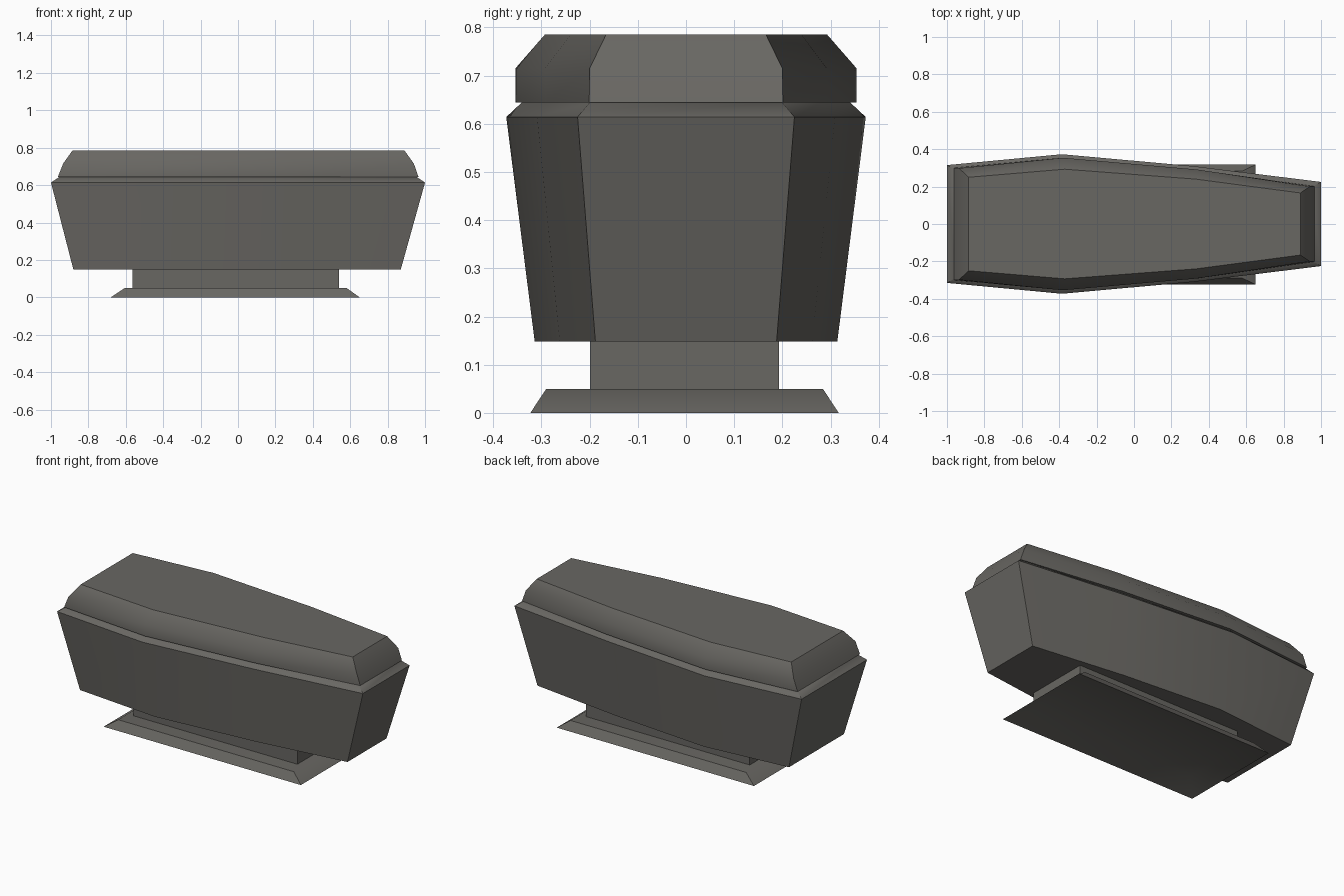
import bpy, math

cube = bpy.data.objects.get("Cube")
if cube:
    bpy.data.objects.remove(cube, do_unlink=True)

# Single stone colour
stone = bpy.data.materials.new("dark warm grey")
stone.use_nodes = True
colour = (0.14, 0.135, 0.123, 1)
stone.diffuse_color = colour
bsdf = stone.node_tree.nodes["Principled BSDF"]
bsdf.inputs["Base Color"].default_value = colour
bsdf.inputs["Roughness"].default_value = 0.8


def loft(name, rings):
    """Stack closed outlines, bridge them with quads and cap both ends."""
    n = len(rings[0])
    verts = [p for ring in rings for p in ring]
    faces = [tuple(reversed(range(n))),
             tuple(range(len(verts) - n, len(verts)))]
    for r in range(len(rings) - 1):
        for i in range(n):
            j = (i + 1) % n
            faces.append((r * n + i, r * n + j, (r + 1) * n + j, (r + 1) * n + i))
    mesh = bpy.data.meshes.new(name)
    mesh.from_pydata(verts, [], faces)
    mesh.materials.append(stone)
    obj = bpy.data.objects.new(name, mesh)
    bpy.context.collection.objects.link(obj)
    bpy.ops.object.select_all(action='DESELECT')
    obj.select_set(True)
    bpy.context.view_layer.objects.active = obj
    bpy.ops.object.shade_smooth_by_angle(angle=math.radians(45))
    return obj


def outline(z, stations):
    """Outline mirrored across y from (x, half width) stations."""
    front = [(x, -w, z) for x, w in stations]
    back = [(x, w, z) for x, w in reversed(stations)]
    return front + back


def rect(z, x0, x1, w):
    return outline(z, [(x0, w), (x1, w)])


# Tapered casket body with a bevelled rim
loft("body", [
    outline(0.148, [(-0.88, 0.265), (-0.34, 0.314), (0.29, 0.262), (0.87, 0.188)]),
    outline(0.614, [(-1, 0.315), (-0.385, 0.373), (0.32, 0.309), (1, 0.225)]),
    outline(0.644, [(-0.955, 0.29), (-0.38, 0.341), (0.32, 0.279), (0.955, 0.2)]),
])

# Lid with softly rounded sides and a flat top
loft("lid", [
    outline(0.644, [(-0.963, 0.3), (-0.38, 0.354), (0.33, 0.292), (0.965, 0.201)]),
    outline(0.715, [(-0.935, 0.298), (-0.38, 0.354), (0.33, 0.292), (0.94, 0.2)]),
    outline(0.785, [(-0.885, 0.25), (-0.37, 0.293), (0.33, 0.24), (0.89, 0.166)]),
])

# Narrow neck under the body
neck = loft("neck", [rect(0.05, -0.565, 0.54, 0.196), rect(0.148, -0.565, 0.54, 0.196)])

# Flared foot, hollowed underneath
foot = loft("foot", [
    rect(0.045, -0.565, 0.54, 0.196),
    rect(0, -0.68, 0.65, 0.32),
    rect(0.05, -0.605, 0.58, 0.287),
])
for part in (neck, foot):
    part.location.y = -0.003
